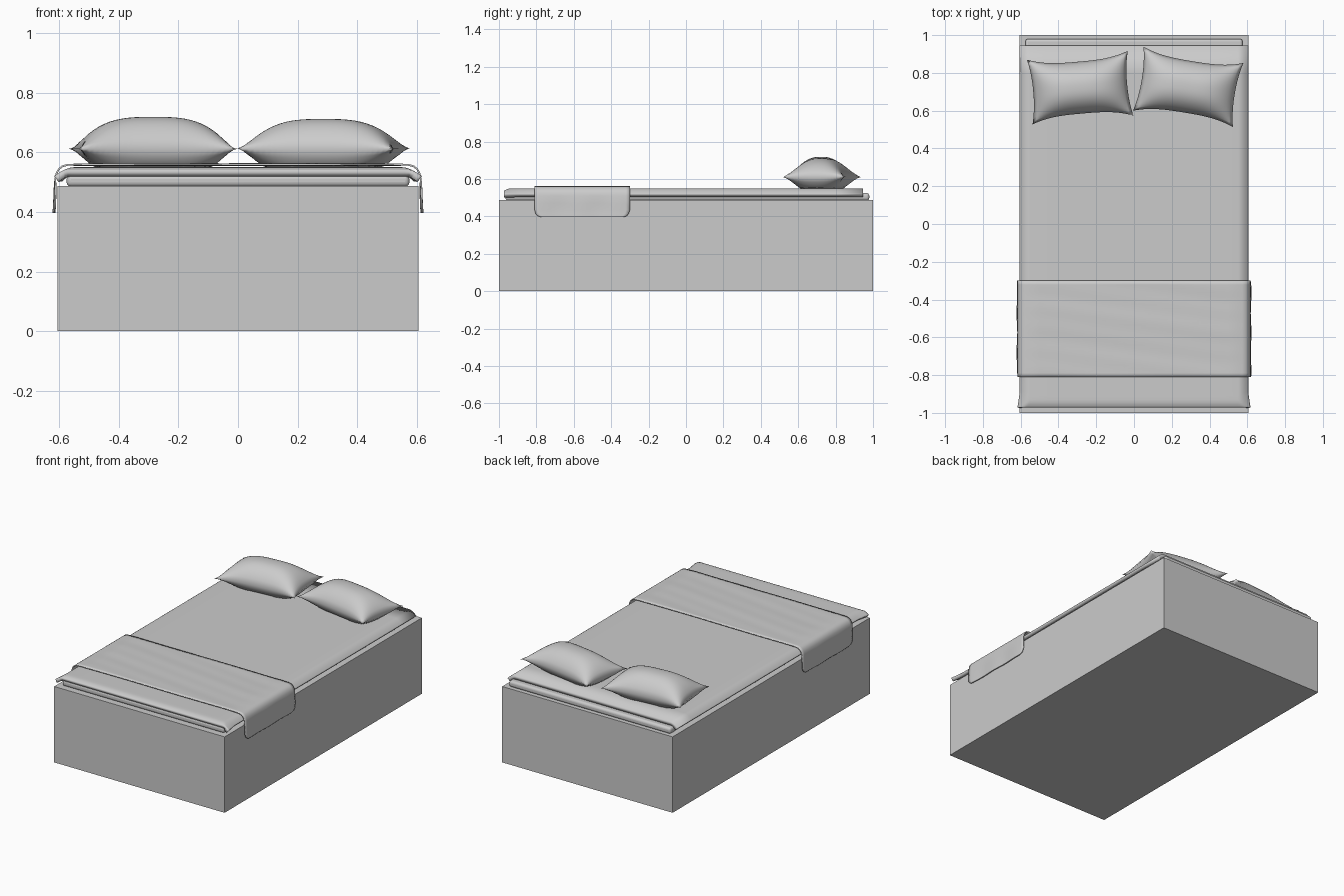
import bpy, math
from mathutils import Vector, Matrix

if "Cube" in bpy.data.objects:
    bpy.data.objects.remove(bpy.data.objects["Cube"])


def box(name, lo, hi, bevel=0.0):
    bpy.ops.mesh.primitive_cube_add(size=1)
    ob = bpy.context.object
    ob.name = name
    for v in ob.data.vertices:
        v.co = [lo[i] + (v.co[i] + 0.5) * (hi[i] - lo[i]) for i in range(3)]
    if bevel:
        m = ob.modifiers.new("round", 'BEVEL')
        m.width, m.segments = bevel, 4
        smooth(ob)
    return ob


def smooth(ob, angle=40):
    bpy.ops.object.select_all(action='DESELECT')
    ob.select_set(True)
    bpy.context.view_layer.objects.active = ob
    bpy.ops.object.shade_smooth_by_angle(angle=math.radians(angle))


def sheet(name, us, vs, f, thick=0.0):
    """Grid surface from f(u, v), optionally thickened downwards."""
    verts = [f(u, v) for u in us for v in vs]
    n = len(vs)
    faces = [(i * n + j, (i + 1) * n + j, (i + 1) * n + j + 1, i * n + j + 1)
             for i in range(len(us) - 1) for j in range(n - 1)]
    me = bpy.data.meshes.new(name)
    me.from_pydata(verts, [], faces)
    ob = bpy.data.objects.new(name, me)
    bpy.context.collection.objects.link(ob)
    if thick:
        m = ob.modifiers.new("thickness", 'SOLIDIFY')
        m.thickness, m.offset = thick, -1
    smooth(ob)
    return ob


def span(a, b, n):
    return [a + (b - a) * i / n for i in range(n + 1)]


# Bed base and mattress
box("bed_base", (-0.605, -1, 0), (0.605, 1, 0.487))
box("mattress", (-0.575, -0.965, 0.485), (0.575, 0.98, 0.525), 0.015)


# Duvet: drooping at the sides and the foot end, cut straight at the head
def duvet(x, y):
    def fall(d, w):
        return max(0.0, 1 - d / w) ** 2
    side = fall(0.605 - abs(x), 0.055)
    foot = fall(y + 0.972, 0.04)
    flare = 0.012 * side * max(0, 1 - (y + 0.972) / 0.08)
    z = 0.55 - max(0.03 * side, 0.012 * foot)
    return (x + math.copysign(flare, x), y, z)


edge = [0.605, 0.6, 0.59, 0.58, 0.57, 0.56, 0.55]
xs = [-e for e in edge] + span(-0.45, 0.45, 6) + edge[::-1]
ys = [-0.972, -0.965, -0.955, -0.945, -0.932, -0.91, -0.89] + span(-0.8, 0.945, 12)
sheet("duvet", xs, ys, duvet, 0.024)

# Throw blanket: arched cross-section hanging over both sides, rounded lower corners
half = [(0.62, 0.396), (0.62, 0.399), (0.62, 0.405), (0.619, 0.415), (0.618, 0.435),
        (0.617, 0.47), (0.616, 0.51), (0.612, 0.53), (0.603, 0.546), (0.59, 0.556), (0.572, 0.561)]
path = [(-x, z) for x, z in half] + [(x, 0.562) for x in span(-0.5, 0.5, 20)] + half[::-1]


def throw(i, t):
    x, z = path[i]
    r, h = 0.04, 0.255
    e = min(z - 0.396, r)
    h += -r + math.sqrt(r * r - (r - e) ** 2)
    y = -0.555 + t * h
    if abs(x) < 0.57:
        z += 0.0015 * math.sin(16 * y + 3 * x) * math.sin(40 * y + 5 * x)
    else:
        x += 0.002 * math.sin(30 * y) * (z < 0.5)
    return (x, y, z)


sheet("throw_blanket", range(len(path)), span(-1, 1, 24), throw, 0.006)


# Pillows: pinched corners, puffed top, flattened where they rest on the bed
def pillow(name, centre, angle, top):
    rot = Matrix.Rotation(math.radians(angle), 3, 'Z')

    def half_shell(sign):
        def f(u, v):
            x = 0.268 * u * (1 - 0.07 * (1 - abs(v) ** 2.2))
            y = 0.172 * v * (1 - 0.2 * (1 - abs(u) ** 3))
            p = max(0, (1 - abs(u) ** 3) * (1 - abs(v) ** 2.4)) ** 0.75
            z = top * p if sign > 0 else -min(0.062, 0.1 * p)
            return rot @ Vector((x, y, z)) + Vector(centre)
        vs = span(-1, 1, 20)
        return sheet(name, span(-1, 1, 28), vs if sign > 0 else vs[::-1], f)

    shells = [half_shell(1), half_shell(-1)]
    for s in shells:
        s.select_set(True)
    bpy.context.view_layer.objects.active = shells[0]
    bpy.ops.object.join()
    ob = bpy.context.object
    ob.name = name
    m = ob.modifiers.new("seam", 'WELD')
    m.merge_threshold = 0.0005


pillow("pillow_left", (-0.285, 0.722, 0.612), 5, 0.107)
pillow("pillow_right", (0.287, 0.726, 0.612), -9.3, 0.1)
